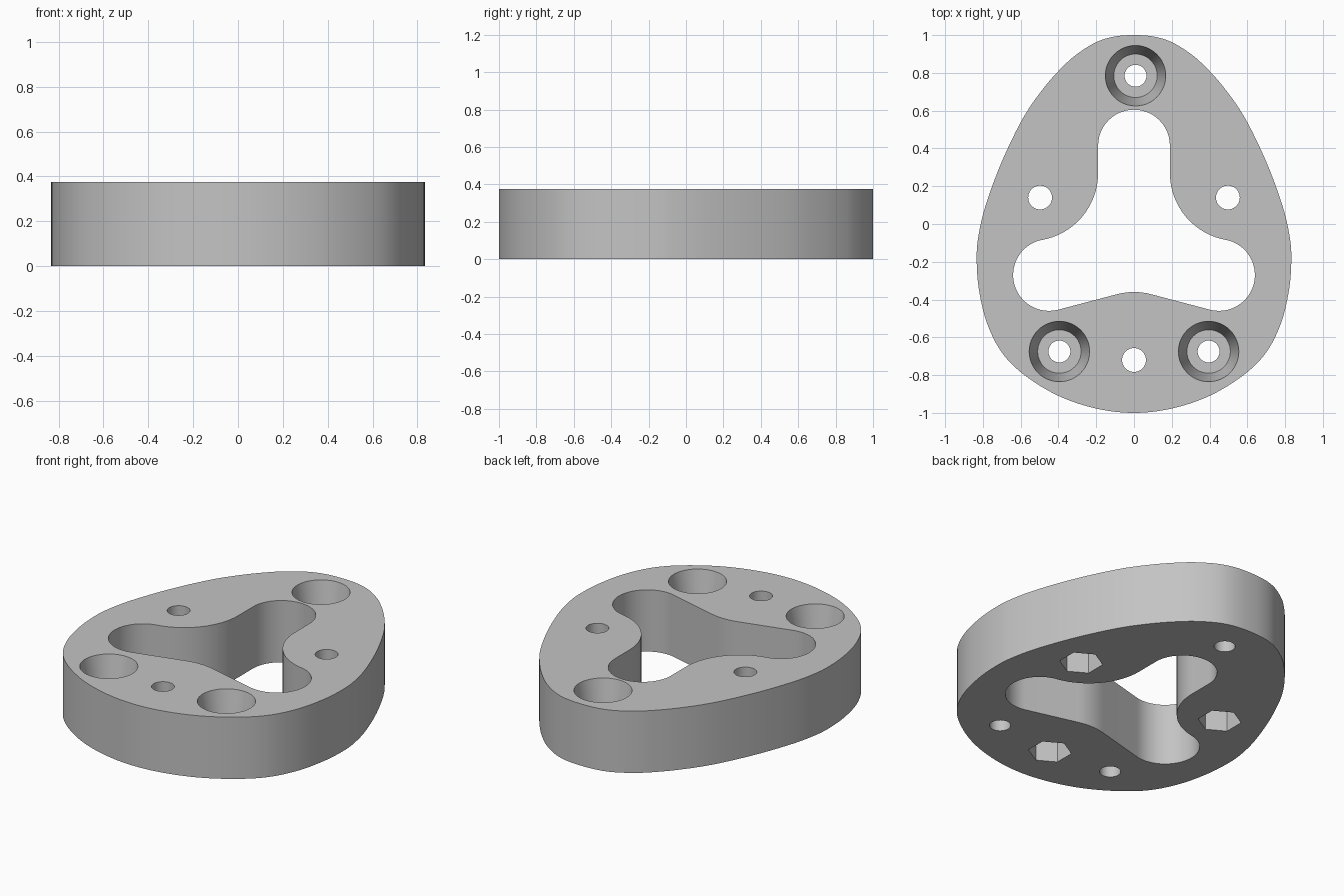
import bpy, bmesh, math
from mathutils import Vector
from mathutils.geometry import interpolate_bezier

HEIGHT = 0.375
OVER = 0.05          # how far cutters reach past the plate

if "Cube" in bpy.data.objects:
    bpy.data.objects.remove(bpy.data.objects["Cube"], do_unlink=True)

grey = bpy.data.materials.new("plain grey")
grey.use_nodes = True
grey.diffuse_color = (0.55, 0.55, 0.55, 1)
grey.node_tree.nodes["Principled BSDF"].inputs["Base Color"].default_value = (0.55, 0.55, 0.55, 1)


def add_object(name, bm):
    bmesh.ops.recalc_face_normals(bm, faces=bm.faces)
    mesh = bpy.data.meshes.new(name)
    bm.to_mesh(mesh)
    bm.free()
    mesh.materials.append(grey)
    obj = bpy.data.objects.new(name, mesh)
    bpy.context.collection.objects.link(obj)
    return obj


def prism(name, outline, z0, z1):
    bm = bmesh.new()
    face = bm.faces.new([bm.verts.new((x, y, z0)) for x, y in outline])
    walls = bmesh.ops.extrude_face_region(bm, geom=[face])
    top = [v for v in walls["geom"] if isinstance(v, bmesh.types.BMVert)]
    bmesh.ops.translate(bm, verts=top, vec=(0, 0, z1 - z0))
    return add_object(name, bm)


def drill(name, x, y, z0, z1, r0, r1, sides=48):
    bm = bmesh.new()
    bmesh.ops.create_cone(bm, cap_ends=True, segments=sides, radius1=r0, radius2=r1, depth=z1 - z0)
    bmesh.ops.translate(bm, verts=bm.verts, vec=(x, y, (z0 + z1) / 2))
    return add_object(name, bm)


def arc(cx, cy, r, start, end, steps):
    angles = [math.radians(start + (end - start) * i / steps) for i in range(steps + 1)]
    return [(cx + r * math.cos(a), cy + r * math.sin(a)) for a in angles]


def mirrored(half):
    """Close a right-hand half outline that starts and ends on the centre line."""
    return half + [(-x, y) for x, y in reversed(half[1:-1])]


def smooth_loop(points, steps=6):
    pts = [Vector(p) for p in points]
    n, out = len(pts), []
    for i in range(n):
        a, b, c, d = (pts[(i + k) % n] for k in (-1, 0, 1, 2))
        out += interpolate_bezier(b, b + (c - a) / 6, c - (d - b) / 6, c, steps + 1)[:-1]
    return [(p.x, p.y) for p in out]


# Egg-shaped plate
half_egg = [(0, 1), (.1, .993), (.19, .967), (.28, .915), (.36, .85), (.47, .73),
            (.585, .565), (.70, .33), (.785, .1), (.823, -.06), (.833, -.18), (.822, -.34),
            (.78, -.52), (.70, -.68), (.58, -.80), (.40, -.91), (.2, -.977), (0, -1)]
plate = prism("plate", smooth_loop(mirrored(half_egg)), 0, HEIGHT)

# Three-lobed central opening made of tangent arcs
half_opening = (arc(0, .415, .19, 90, 0, 12)
                + arc(.55, .27, .36, 180, 260.5, 16)
                + arc(.45, -.27, .19, 79.5, -105, 24)[1:]
                + arc(0, -.71, .35, 75, 90, 4))
half_opening[0] = (0, half_opening[0][1])
half_opening[-1] = (0, half_opening[-1][1])
cutters = [prism("opening_cutter", mirrored(half_opening), -OVER, HEIGHT + OVER)]

# Tapered screw recesses on top, each with a through hole
FLOOR = 0.14
taper = (0.16 - 0.115) / (HEIGHT - FLOOR)
for x, y in [(.008, .785), (-.395, -.675), (.395, -.675)]:
    cutters.append(drill("recess_cutter", x, y, FLOOR, HEIGHT + OVER, .115, .16 + taper * OVER))
    cutters.append(drill("screw_hole_cutter", x, y, -OVER, FLOOR + OVER, .058, .058))

# Bolt holes with hexagonal nut pockets underneath
for x, y in [(-.497, .14), (.497, .14), (0, -.72)]:
    cutters.append(drill("bolt_hole_cutter", x, y, -OVER, HEIGHT + OVER, .063, .063))
    cutters.append(drill("nut_pocket_cutter", x, y, -OVER, .19, .12, .12, 6))

# Cut everything out of the plate, then drop the cutters
bpy.context.view_layer.objects.active = plate
for cutter in cutters:
    mod = plate.modifiers.new("cut", "BOOLEAN")
    mod.operation = "DIFFERENCE"
    mod.solver = "EXACT"
    mod.object = cutter
    bpy.ops.object.modifier_apply(modifier=mod.name)
    bpy.data.objects.remove(cutter, do_unlink=True)

bpy.ops.object.select_all(action="DESELECT")
plate.select_set(True)
bpy.ops.object.shade_smooth_by_angle(angle=math.radians(30))
